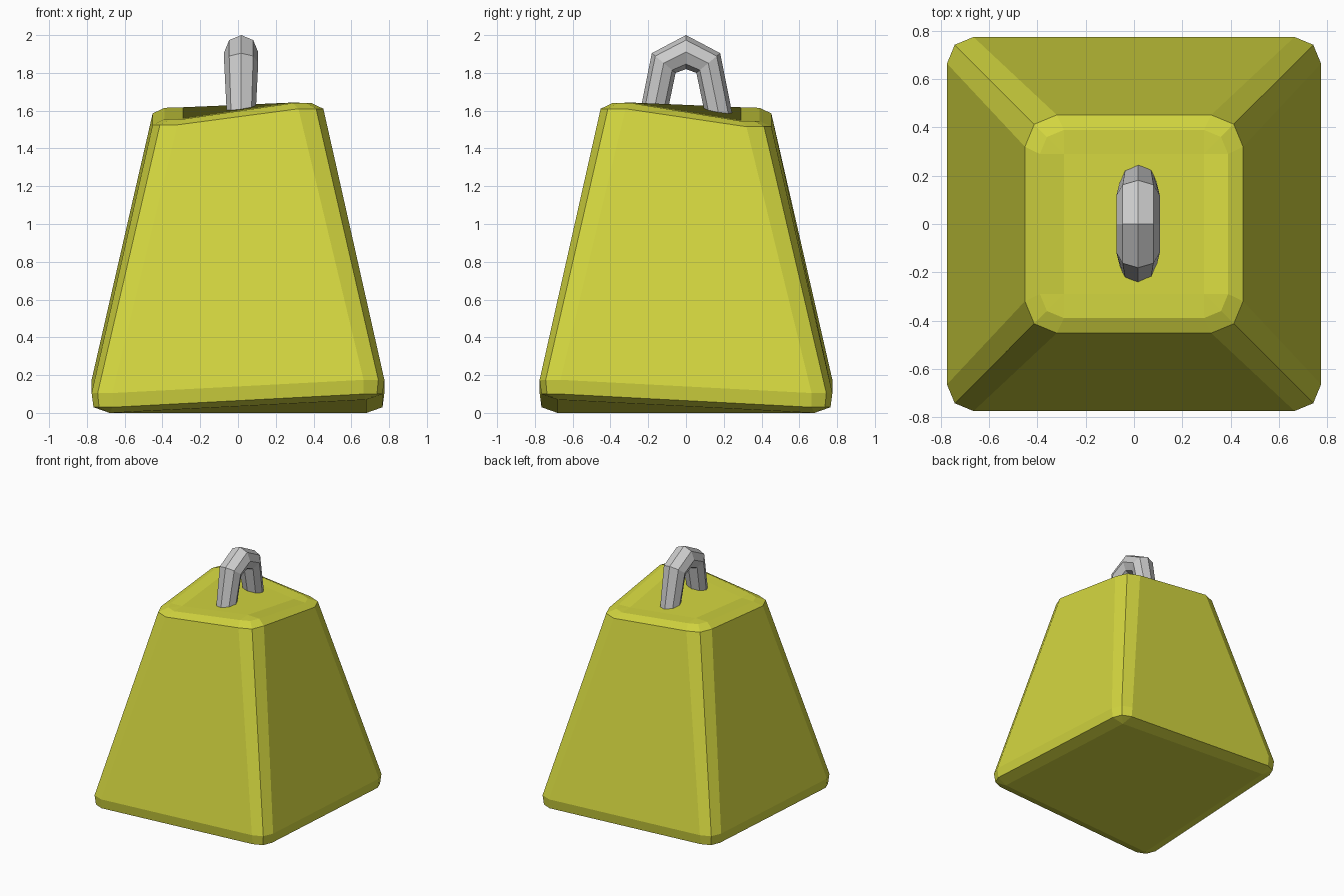
import bpy, bmesh, math
from mathutils import Vector

if "Cube" in bpy.data.objects:
    bpy.data.objects.remove(bpy.data.objects["Cube"])

CORNERS = [(1, 1), (-1, 1), (-1, -1), (1, -1)]  # BR, BL, FL, FR


def build(name, rings, color=None):
    """Skin a list of closed rings and cap both ends."""
    bm = bmesh.new()
    loops = [[bm.verts.new(p) for p in r] for r in rings]
    n = len(loops[0])
    for a, b in zip(loops, loops[1:]):
        for i in range(n):
            j = (i + 1) % n
            bm.faces.new((a[i], a[j], b[j], b[i]))
    bm.faces.new(loops[0][::-1])
    bm.faces.new(loops[-1])
    bmesh.ops.remove_doubles(bm, verts=bm.verts, dist=0.0005)
    bmesh.ops.recalc_face_normals(bm, faces=bm.faces)
    me = bpy.data.meshes.new(name)
    bm.to_mesh(me)
    bm.free()
    ob = bpy.data.objects.new(name, me)
    bpy.context.collection.objects.link(ob)
    if color:
        mat = bpy.data.materials.new(name + "_paint")
        mat.diffuse_color = color
        mat.use_nodes = True
        mat.node_tree.nodes["Principled BSDF"].inputs["Base Color"].default_value = mat.diffuse_color
        me.materials.append(mat)
    return ob


def block_ring(half, cut, z, lifts):
    """Square ring with two-step rounded corners, each corner at its own height."""
    pts = []
    mid = half - 0.293 * cut
    for (sx, sy), lift in zip(CORNERS, lifts):
        corner = [(half, half - cut), (mid, mid), (half - cut, half)]
        if sx * sy < 0:
            corner.reverse()
        pts += [(sx * x, sy * y, z + lift) for x, y in corner]
    return pts


# Tapered block with twisted top and bottom
low = (0.0, 0.07, 0.0, 0.07)
high = (0.0, 0.07, 0.01, 0.095)
build("weight_block", [
    block_ring(0.68, 0.0, 0.0, low),
    block_ring(0.765, 0.1, 0.03, low),
    block_ring(0.775, 0.11, 0.105, low),
    block_ring(0.452, 0.132, 1.515, high),
    block_ring(0.39, 0.10, 1.545, high),
    block_ring(0.29, 0.0, 1.548, high),
], (0.65, 0.67, 0.05, 1))

# Arched handle: centre y, z, outward direction, in-plane radius, side radius
half_arch = [
    (0.20, 1.45, (0.98, 0.2), 0.07, 0.07),
    (0.118, 1.852, (0.77, 0.64), 0.082, 0.09),
]
arch = [(-y, z, (-d[0], d[1]), r, w) for y, z, d, r, w in half_arch]
arch += [(0.0, 1.91, (0, 1), 0.09, 0.09)] + half_arch[::-1]
rings = []
for y, z, d, r, w in arch:
    out = Vector((0, d[0], d[1])).normalized() * r
    rings.append([Vector((0.017 + w * math.cos(a), y, z)) + out * math.sin(a)
                  for a in (k * math.pi / 4 for k in range(8))])
build("handle", rings)
